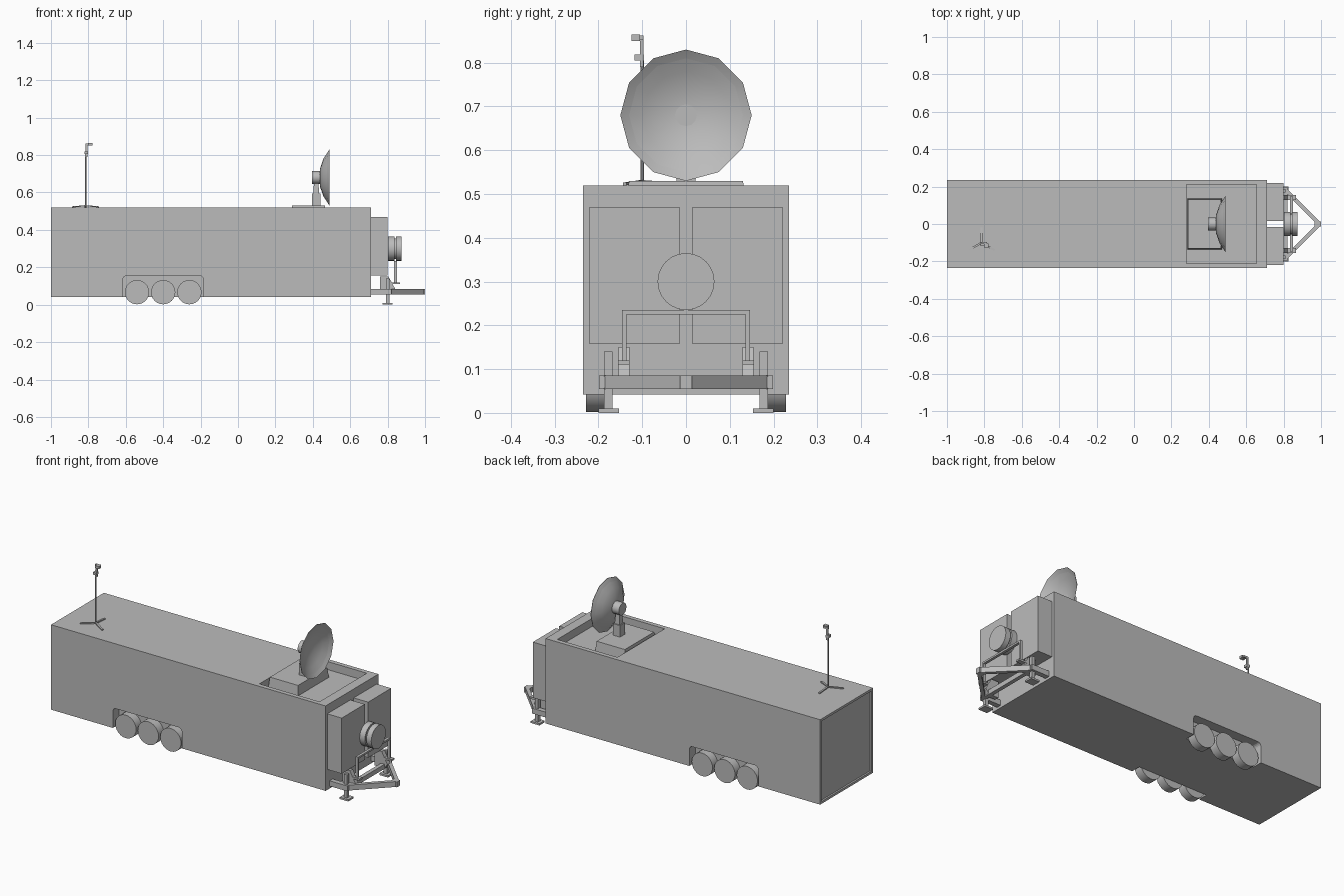
import bpy, bmesh, math
from mathutils import Vector

if "Cube" in bpy.data.objects:
    bpy.data.objects.remove(bpy.data.objects["Cube"])

grey = bpy.data.materials.new("plain_grey")
grey.use_nodes = True
COLOUR = (0.5, 0.5, 0.5, 1)
grey.diffuse_color = COLOUR
grey.node_tree.nodes["Principled BSDF"].inputs["Base Color"].default_value = COLOUR


def finish(name, bm, smooth=False):
    bmesh.ops.recalc_face_normals(bm, faces=bm.faces)
    mesh = bpy.data.meshes.new(name)
    for f in bm.faces:
        f.smooth = smooth
    bm.to_mesh(mesh)
    bm.free()
    mesh.materials.append(grey)
    ob = bpy.data.objects.new(name, mesh)
    bpy.context.collection.objects.link(ob)
    if smooth:
        bpy.ops.object.select_all(action="DESELECT")
        ob.select_set(True)
        bpy.context.view_layer.objects.active = ob
        bpy.ops.object.shade_smooth_by_angle(angle=math.radians(40))
    return ob


def box(name, x, y, z, taper=1.0):
    """Box from ranges; taper scales the top face."""
    bm = bmesh.new()
    bmesh.ops.create_cube(bm, size=1)
    for v in bm.verts:
        k = taper if v.co.z > 0 else 1
        v.co = [(a + b) / 2 + c * (b - a) * s
                for (a, b), c, s in zip((x, y, z), v.co, (k, k, 1))]
    return finish(name, bm)


def prism(name, outline, offset):
    """Extrude a closed outline by an offset."""
    bm = bmesh.new()
    face = bm.faces.new([bm.verts.new(p) for p in outline])
    new = bmesh.ops.extrude_face_region(bm, geom=[face])["geom"]
    bmesh.ops.translate(bm, vec=offset, verts=[g for g in new if isinstance(g, bmesh.types.BMVert)])
    return finish(name, bm)


def beam(name, a, b, width, height):
    """Rectangular bar between two points."""
    a, b = Vector(a), Vector(b)
    d = (b - a).normalized()
    side = d.cross((0, 0, 1) if abs(d.z) < 0.9 else (0, 1, 0)).normalized()
    up = side.cross(d)
    ring = [a + side * width * i / 2 + up * height * j / 2
            for i, j in ((-1, -1), (1, -1), (1, 1), (-1, 1))]
    return prism(name, ring, b - a)


def lathe(name, profile, origin, axis, sides):
    """Revolve (distance along axis, radius) points."""
    bm = bmesh.new()
    rings = []
    rot = Vector((0, 0, 1)).rotation_difference(Vector(axis))
    for d, r in profile:
        n = sides if r else 1
        rings.append([bm.verts.new(Vector(origin) + rot @ Vector(
            (r * math.cos(math.tau * i / n), r * math.sin(math.tau * i / n), d))) for i in range(n)])
    for p, q in zip(rings, rings[1:]):
        for i in range(sides):
            quad = [p[i % len(p)], p[(i + 1) % len(p)], q[(i + 1) % len(q)], q[i % len(q)]]
            bm.faces.new(list(dict.fromkeys(quad)))
    return finish(name, bm, True)


def drum(name, origin, axis, length, radius, sides=24):
    return lathe(name, [(0, 0), (0, radius), (length, radius), (length, 0)], origin, axis, sides)


def carve(ob, cutter):
    cutter.hide_render = True
    mod = ob.modifiers.new("cut", "BOOLEAN")
    mod.operation, mod.solver, mod.object = "DIFFERENCE", "EXACT", cutter
    bpy.context.view_layer.objects.active = ob
    bpy.ops.object.modifier_apply(modifier=mod.name)
    bpy.data.objects.remove(cutter)


# Trailer body with roof bay, rear panel recess and wheel wells
body = box("trailer_body", (-1, 0.71), (-0.235, 0.235), (0.042, 0.52))
carve(body, box("roof_bay_cutter", (0.28, 0.655), (-0.21, 0.21), (0.475, 0.6)))
carve(body, box("rear_cutter", (-1.1, -0.99), (-0.222, 0.222), (0.055, 0.507)))
for s in (-1, 1):
    outline = [(-0.615, 0), (-0.185, 0)]
    for cx, start in ((-0.205, 0), (-0.595, 90)):
        for k in range(5):
            t = math.radians(start + k * 22.5)
            outline.append((cx + 0.02 * math.cos(t), 0.135 + 0.02 * math.sin(t)))
    carve(body, prism("well_cutter", [(x, s * 0.18, z) for x, z in outline], (0, s * 0.1, 0)))

# Wheels
for s, side in ((-1, "right"), (1, "left")):
    for i in range(3):
        drum(f"wheel_{side}_{i + 1}", (-0.54 + 0.14 * i, s * 0.18, 0.067), (0, s, 0), 0.048, 0.065)

# Cabinets, jacks and reel frame legs on the nose
for s, side in ((-1, "right"), (1, "left")):
    def span(a, b):
        return tuple(sorted((s * a, s * b)))
    box(f"nose_cabinet_{side}", (0.71, 0.80), span(0.015, 0.22), (0.157, 0.47))
    box(f"jack_post_{side}", (0.79, 0.81), span(0.168, 0.187), (0.01, 0.14))
    box(f"jack_foot_{side}", (0.773, 0.827), span(0.153, 0.2), (0, 0.01))
    prism(f"reel_bracket_{side}", [(x, s * 0.129, z) for x, z in
          ((0.76, 0.06), (0.82, 0.06), (0.84, 0.085), (0.805, 0.15), (0.76, 0.15))], (0, s * 0.025, 0))
    box(f"reel_shelf_{side}", (0.80, 0.865), span(0.129, 0.155), (0.11, 0.12))
    box(f"reel_post_{side}", (0.835, 0.85), span(0.136, 0.146), (0.11, 0.235))
    # Tow frame arms
    beam(f"chassis_rail_{side}", (0.71, s * 0.185, 0.07), (0.82, s * 0.185, 0.07), 0.028, 0.03)
    beam(f"tow_arm_{side}", (0.805, s * 0.188, 0.07), (0.985, s * 0.006, 0.07), 0.02, 0.03)
box("tow_crossbar", (0.80, 0.822), (-0.19, 0.19), (0.057, 0.083))
box("tow_coupler", (0.965, 1), (-0.014, 0.014), (0.055, 0.085))
box("reel_top_bar", (0.835, 0.85), (-0.146, 0.146), (0.225, 0.235))

# Cable reel
lathe("cable_reel", [(0, 0), (0, 0.065), (0.033, 0.065), (0.033, 0.055), (0.042, 0.055),
                     (0.042, 0.065), (0.072, 0.065), (0.072, 0)], (0.803, 0, 0.30), (1, 0, 0), 24)

# Satellite dish on its mount
box("dish_platform", (0.285, 0.47), (-0.137, 0.137), (0.475, 0.53), 0.95)
box("dish_pedestal", (0.396, 0.44), (-0.022, 0.022), (0.53, 0.595))
box("dish_neck", (0.402, 0.434), (-0.016, 0.016), (0.595, 0.66), 0.7)
drum("dish_hub", (0.395, 0, 0.68), (1, 0, 0), 0.045, 0.034, 16)
lathe("dish", [(0, 0), (0.006, 0.05), (0.023, 0.1), (0.057, 0.15), (0.055, 0.15),
               (0.026, 0.1), (0.010, 0.05), (0.004, 0)], (0.433, 0, 0.68), (1, 0, 0), 12)

# Roof mast on a tripod
MX, MY = -0.815, -0.1
for i in range(3):
    t = math.radians(90 + 120 * i)
    beam(f"mast_foot_{i + 1}", (MX, MY, 0.529),
         (MX + 0.08 * math.cos(t), MY + 0.08 * math.sin(t), 0.523), 0.01, 0.006)
drum("mast_pole", (MX, MY, 0.525), (0, 0, 1), 0.285, 0.004, 8)
box("mast_clamp", (MX - 0.007, MX + 0.012), (-0.118, -0.096), (0.805, 0.819))
box("mast_upper", (MX, MX + 0.01), (-0.105, -0.097), (0.79, 0.862))
box("mast_arm", (MX, MX + 0.03), (-0.108, -0.097), (0.852, 0.862))
box("mast_sensor", (MX + 0.012, MX + 0.036), (-0.125, -0.105), (0.85, 0.864))
